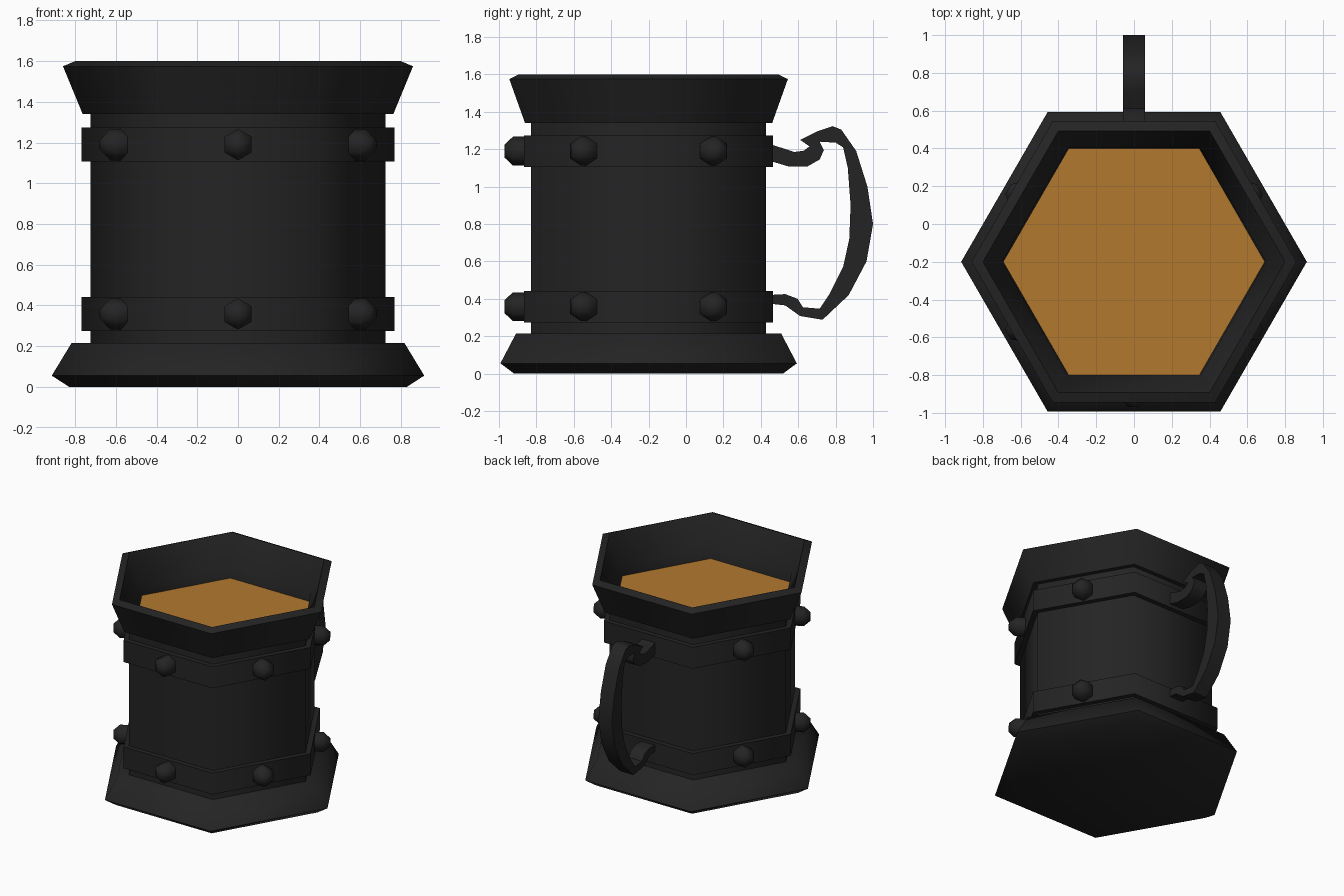
import bpy, bmesh, math
from mathutils import Matrix, Vector

cube = bpy.data.objects.get("Cube")
if cube:
    bpy.data.objects.remove(cube, do_unlink=True)

CENTRE_Y = -0.2          # axis of the hexagonal mug
BAND_R = 0.768           # corner radius of the metal bands
FLAT = math.cos(math.pi / 6)


def material(name, rgb):
    mat = bpy.data.materials.new(name)
    mat.use_nodes = True
    colour = (*rgb, 1)
    mat.diffuse_color = colour
    mat.node_tree.nodes["Principled BSDF"].inputs["Base Color"].default_value = colour
    return mat


dark = material("dark_iron", (0.0175, 0.0175, 0.0175))
amber = material("amber_drink", (0.45, 0.19, 0.028))


def finish(name, bm, mat, angle=65):
    bmesh.ops.recalc_face_normals(bm, faces=bm.faces)
    mesh = bpy.data.meshes.new(name)
    bm.to_mesh(mesh)
    bm.free()
    mesh.materials.append(mat)
    obj = bpy.data.objects.new(name, mesh)
    bpy.context.collection.objects.link(obj)
    bpy.ops.object.select_all(action="DESELECT")
    obj.select_set(True)
    bpy.context.view_layer.objects.active = obj
    bpy.ops.object.shade_smooth_by_angle(angle=math.radians(angle))
    return obj


def hex_lathe(bm, profile, hollow=False, matrix=Matrix()):
    """Stack six-sided rings of (radius, height); cap them or join as a hoop."""
    rings = []
    for r, z in profile:
        rings.append([bm.verts.new(matrix @ Vector((r * math.cos(i * math.pi / 3),
                                                    r * math.sin(i * math.pi / 3), z)))
                      for i in range(6)])
    pairs = list(zip(rings, rings[1:]))
    if hollow:
        pairs.append((rings[-1], rings[0]))
    else:
        bm.faces.new(rings[0])
        bm.faces.new(rings[-1])
    for low, high in pairs:
        for i in range(6):
            j = (i + 1) % 6
            bm.faces.new((low[i], low[j], high[j], high[i]))


def hex_part(name, profile, hollow=False):
    bm = bmesh.new()
    hex_lathe(bm, profile, hollow, Matrix.Translation((0, CENTRE_Y, 0)))
    return finish(name, bm, dark)


# Mug shell
hex_part("base", [(0.83, 0), (0.915, 0.055), (0.818, 0.215)])
hex_part("body", [(0.725, 0.2), (0.725, 1.285)])
hex_part("rim", [(0.69, 1.27), (0.725, 1.27), (0.725, 1.34), (0.763, 1.34),
                 (0.86, 1.575), (0.80, 1.6), (0.70, 1.37)], hollow=True)

# Bands with bolts on every side except the handle side
for label, z in (("lower", 0.358), ("upper", 1.19)):
    hex_part(label + "_band", [(0.7, z - 0.084), (BAND_R, z - 0.084),
                               (BAND_R, z + 0.084), (0.7, z + 0.084)], hollow=True)
    for n in range(5):
        turn = math.radians(150 + 60 * n)
        out = Vector((math.cos(turn), math.sin(turn), 0))
        side = Vector((-out.y, out.x, 0))
        spot = out * BAND_R * FLAT + Vector((0, CENTRE_Y, z))
        # local x points up so that a bolt corner is uppermost
        frame = Matrix((Vector((0, 0, 1)), side, out)).transposed().to_4x4()
        bm = bmesh.new()
        hex_lathe(bm, [(0.077, -0.01), (0.077, 0.06), (0.035, 0.105)],
                  matrix=Matrix.Translation(spot) @ frame)
        finish(f"{label}_bolt_{n + 1}", bm, dark)

# Drink surface
bm = bmesh.new()
bmesh.ops.create_circle(bm, cap_ends=True, segments=6, radius=0.692,
                        matrix=Matrix.Translation((0, CENTRE_Y, 1.29))
                        @ Matrix.Rotation(math.pi / 6 * 0, 4, "Z"))
corner = max(bm.verts, key=lambda v: v.co.x).co
spin = -math.atan2(corner.y - CENTRE_Y, corner.x)
bmesh.ops.rotate(bm, verts=bm.verts, cent=(0, CENTRE_Y, 0),
                 matrix=Matrix.Rotation(spin, 3, "Z"))
for face in bm.faces:
    if face.normal.z < 0:
        face.normal_flip()
drink = finish("drink", bm, amber)
if drink.data.polygons[0].normal.z < 0:
    drink.data.flip_normals()

# Handle: side outline, extruded across x
outline = [(0.44, 1.14), (0.55, 1.107), (0.65, 1.108), (0.715, 1.145), (0.737, 1.195),
           (0.715, 1.24), (0.80, 1.235), (0.84, 1.21), (0.865, 1.10), (0.88, 0.90),
           (0.873, 0.72), (0.84, 0.57), (0.77, 0.43), (0.715, 0.347), (0.625, 0.355),
           (0.597, 0.40), (0.53, 0.425), (0.44, 0.42), (0.44, 0.375), (0.53, 0.365),
           (0.61, 0.308), (0.73, 0.288), (0.87, 0.42), (0.965, 0.60), (1.0, 0.80),
           (0.97, 1.0), (0.91, 1.19), (0.83, 1.305), (0.785, 1.323), (0.70, 1.295),
           (0.61, 1.25), (0.66, 1.215), (0.63, 1.192), (0.58, 1.185), (0.44, 1.23)]
bm = bmesh.new()
face = bm.faces.new([bm.verts.new((-0.058, y, z)) for y, z in outline])
grown = bmesh.ops.extrude_face_region(bm, geom=[face])["geom"]
bmesh.ops.translate(bm, vec=(0.116, 0, 0),
                    verts=[v for v in grown if isinstance(v, bmesh.types.BMVert)])
finish("handle", bm, dark, 50)
